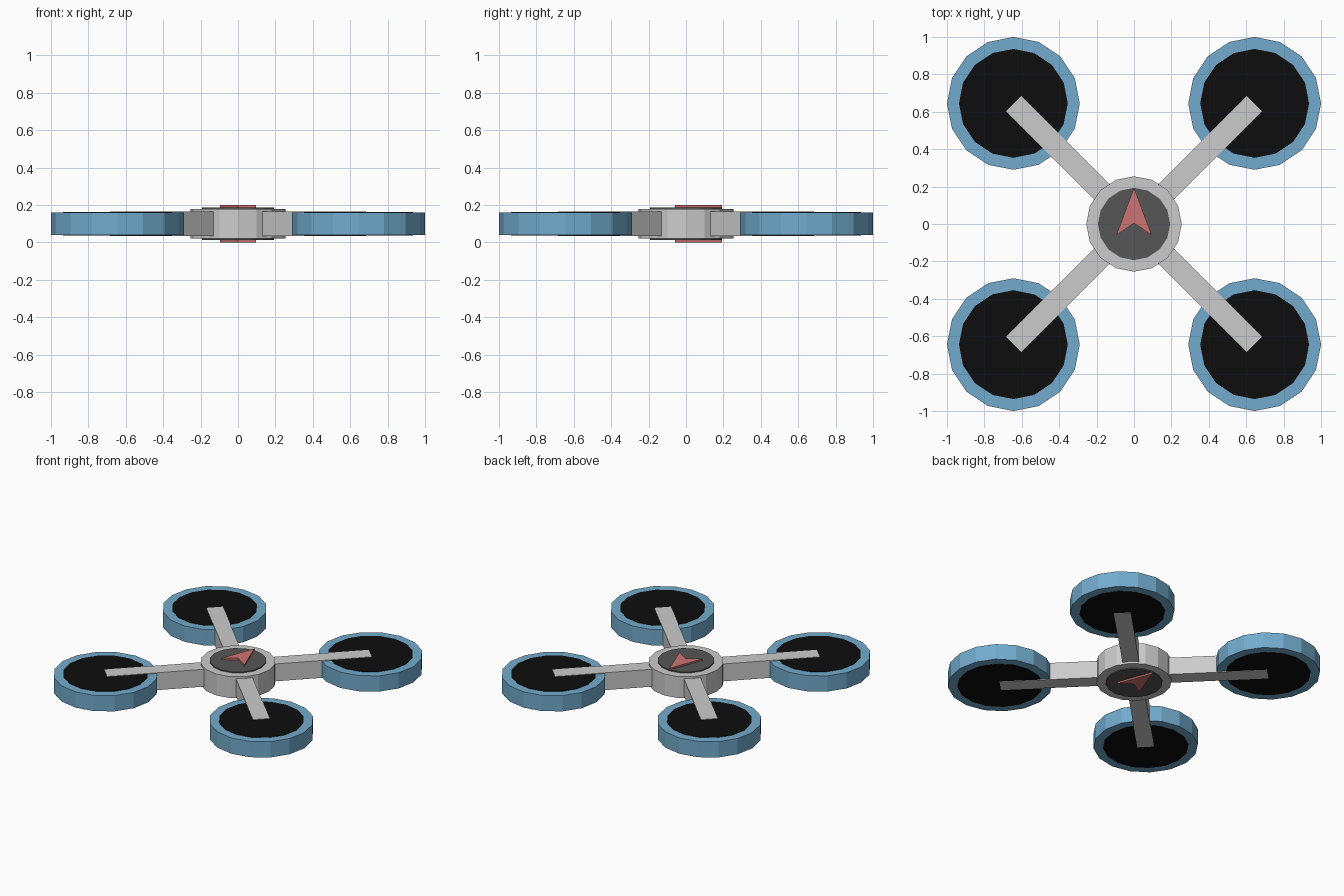
import bpy, bmesh
from math import pi, cos, sin
from mathutils import Matrix

if "Cube" in bpy.data.objects:
    bpy.data.objects.remove(bpy.data.objects["Cube"])

MID = 0.1  # the whole craft is symmetric about this height


def material(name, rgb):
    m = bpy.data.materials.new(name)
    m.diffuse_color = (*rgb, 1)
    m.use_nodes = True
    m.node_tree.nodes["Principled BSDF"].inputs["Base Color"].default_value = m.diffuse_color
    return m


BLUE = material("blue", (0.17, 0.41, 0.61))
BLACK = material("black", (0.004, 0.004, 0.004))
DARK = material("dark_grey", (0.092, 0.092, 0.092))
RED = material("red", (0.61, 0.175, 0.175))


def prism(name, outline, half_height, mat=None, matrix=Matrix()):
    """Extrude a flat outline symmetrically about the mid height."""
    bm = bmesh.new()
    face = bm.faces.new([bm.verts.new((x, y, MID - half_height)) for x, y in outline])
    ext = bmesh.ops.extrude_face_region(bm, geom=[face])
    moved = [g for g in ext["geom"] if isinstance(g, bmesh.types.BMVert)]
    bmesh.ops.translate(bm, verts=moved, vec=(0, 0, 2 * half_height))
    bmesh.ops.recalc_face_normals(bm, faces=bm.faces)
    bm.transform(matrix)
    me = bpy.data.meshes.new(name)
    bm.to_mesh(me)
    bm.free()
    ob = bpy.data.objects.new(name, me)
    bpy.context.collection.objects.link(ob)
    if mat:
        me.materials.append(mat)
    return ob


def circle(r, n=16):
    return [(r * cos(2 * pi * i / n), r * sin(2 * pi * i / n)) for i in range(n)]


# central body with a dark cap and a direction arrow on both sides
prism("hub", circle(0.255), 0.08)
prism("hub_cap", circle(0.193), 0.088, DARK)
prism("direction_arrow", [(0, 0.193), (-0.095, -0.06), (0, 0.004), (0.095, -0.06)], 0.1, RED)

# four diagonal arms, each with a rotor guard and a rotor disc
for i, corner in enumerate(("back_right", "back_left", "front_left", "front_right")):
    a = pi / 4 + i * pi / 2
    d = 0.645 * 2 ** 0.5
    place = Matrix.Translation((d * cos(a), d * sin(a), 0))
    prism("rotor_guard_" + corner, circle(0.355), 0.059, BLUE, place)
    prism("rotor_disc_" + corner, circle(0.291), 0.062, BLACK, place)
    prism("arm_" + corner, [(0.1, -0.057), (0.911, -0.057), (0.911, 0.057), (0.1, 0.057)],
          0.065, None, Matrix.Rotation(a, 4, 'Z'))
